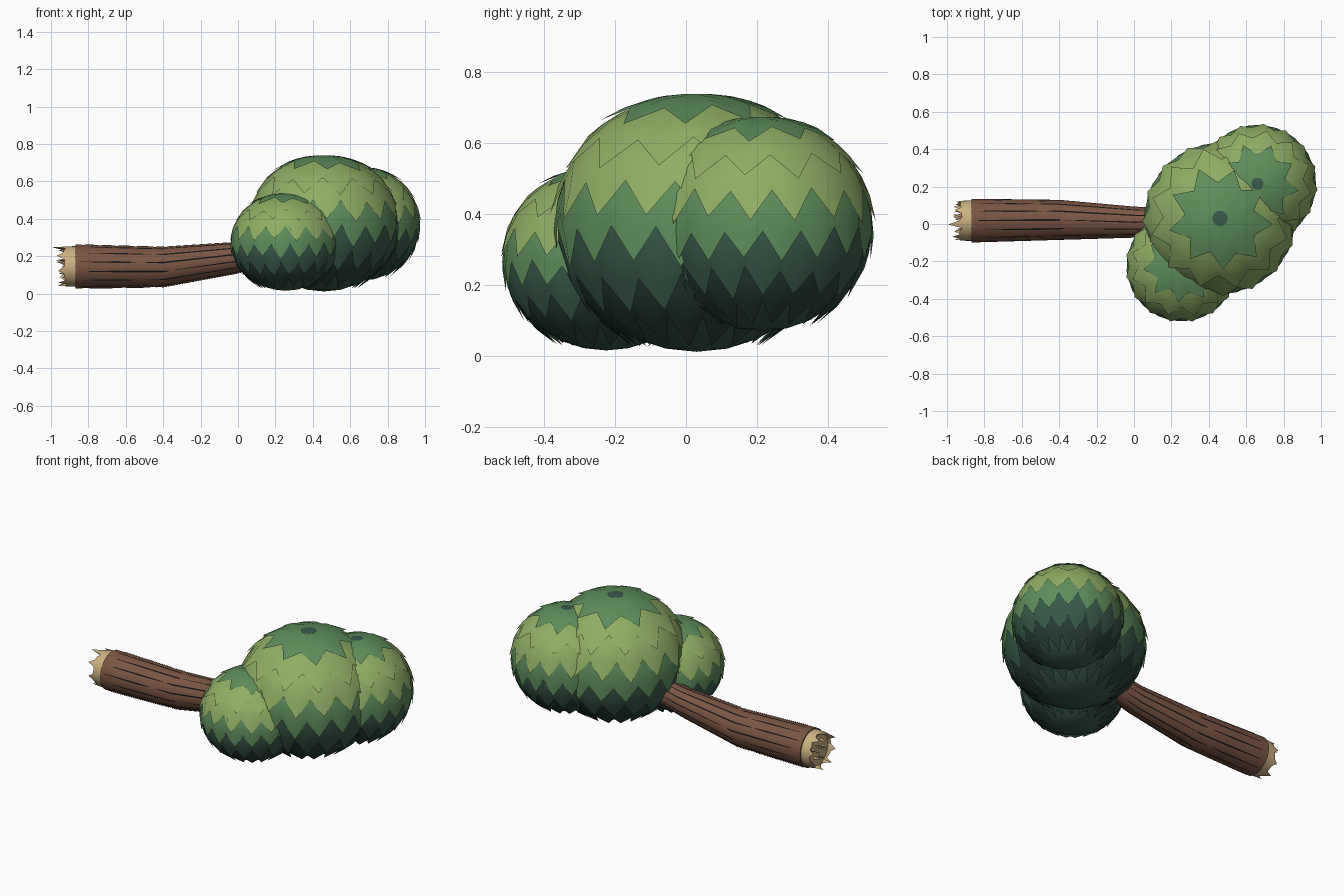
import bpy, bmesh, math, random
from mathutils import Vector

if "Cube" in bpy.data.objects:
    bpy.data.objects.remove(bpy.data.objects["Cube"])

random.seed(4)


def material(name, rgb):
    m = bpy.data.materials.new(name)
    m.diffuse_color = (*rgb, 1)
    m.use_nodes = True
    m.node_tree.nodes["Principled BSDF"].inputs["Base Color"].default_value = m.diffuse_color
    return m


LIGHT = material("leaf_light", (0.27, 0.42, 0.13))
MID = material("leaf_mid", (0.11, 0.27, 0.105))
DARK = material("leaf_dark", (0.04, 0.105, 0.07))
DEEP = material("leaf_deep", (0.022, 0.055, 0.04))
BARK = material("bark", (0.2, 0.09, 0.055))
GROOVE = material("bark_groove", (0.03, 0.022, 0.02))
WOOD = material("fresh_wood", (0.6, 0.44, 0.22))


def finish(bm, name, mats, angle=40, recalc=True):
    if recalc:
        bmesh.ops.recalc_face_normals(bm, faces=bm.faces)
    me = bpy.data.meshes.new(name)
    bm.to_mesh(me)
    bm.free()
    ob = bpy.data.objects.new(name, me)
    for m in mats:
        me.materials.append(m)
    bpy.context.collection.objects.link(ob)
    bpy.ops.object.select_all(action='DESELECT')
    ob.select_set(True)
    bpy.context.view_layer.objects.active = ob
    bpy.ops.object.shade_smooth_by_angle(angle=math.radians(angle))
    return ob


def skin(bm, rows, mat=0, closed=True):
    """Bridge equal-length rows of points with quads."""
    vs = [[bm.verts.new(p) for p in row] for row in rows]
    n = len(vs[0])
    for a, b in zip(vs, vs[1:]):
        for i in range(n if closed else n - 1):
            j = (i + 1) % n
            bm.faces.new((a[i], b[i], b[j], a[j])).material_index = mat
    return vs


# Leaf layers: start, valley and tip angle from the top, leaf count, material slot
LAYERS = [
    (6, 29, 42, 9, 1),
    (24, 50, 65, 12, 0),
    (44, 72, 88, 16, 0),
    (66, 93, 108, 18, 1),
    (86, 114, 130, 18, 2),
    (108, 136, 153, 18, 3),
]


def foliage(name, centre, r, rz):
    c = Vector(centre)
    turn = random.uniform(0, 1)

    def pt(polar, az, s):
        p = math.radians(polar)
        q = c + Vector((r * s * math.sin(p) * math.cos(az),
                        r * s * math.sin(p) * math.sin(az),
                        rz * s * math.cos(p)))
        q.z = max(q.z, 0.0)
        return q

    bm = bmesh.new()
    for k, (start, valley, tip, n, mat) in enumerate(LAYERS):
        rows = []
        jit = [random.uniform(-2, 2) for _ in range(2 * n)]
        for f in (0, 0.35, 0.7, 1):
            row = []
            for i in range(2 * n):
                az = turn + math.pi * (i + k % 2) / n
                end = (tip if i % 2 else valley) + jit[i]
                # tips lift off the layer beneath
                lift = 0.975 + 0.025 * f + (0.025 * f * f if i % 2 else 0)
                row.append(pt(start + (end - start) * f, az, lift))
            rows.append(row)
        skin(bm, rows, mat)
    finish(bm, name + "_leaves", [LIGHT, MID, DARK, DEEP], 45, recalc=False)

    # closed dark core that shows at the crown and underneath
    bm = bmesh.new()
    bmesh.ops.create_uvsphere(bm, u_segments=24, v_segments=14, radius=1)
    for v in bm.verts:
        v.co = c + Vector((v.co.x * r, v.co.y * r, v.co.z * rz)) * 0.97
    finish(bm, name + "_core", [DARK], 60)


foliage("main_crown", (0.46, 0.03, 0.375), 0.405, 0.375)
foliage("small_crown", (0.255, -0.225, 0.275), 0.295, 0.268)
foliage("rear_crown", (0.66, 0.215, 0.372), 0.315, 0.312)

# Trunk path: x, y, z, radius
PATH = [(-0.87, 0.018, 0.145, 0.117), (-0.63, 0.02, 0.143, 0.112),
        (-0.4, 0.022, 0.142, 0.107), (0.0, 0.01, 0.192, 0.083),
        (0.3, 0.01, 0.26, 0.07)]
SIDES = 16


def on_trunk(x, ang, out=0.0):
    for a, b in zip(PATH, PATH[1:]):
        if x <= b[0] + 1e-6:
            break
    t = (x - a[0]) / (b[0] - a[0])
    y, z, r = (a[i] + (b[i] - a[i]) * t for i in (1, 2, 3))
    return Vector((x, y + (r + out) * math.cos(ang), z + (r + out) * math.sin(ang)))


def ring(x, scale=1.0, n=SIDES):
    _, y, z, r = PATH[0]
    return [Vector((x, y + r * scale * math.cos(2 * math.pi * i / n),
                    z + r * scale * math.sin(2 * math.pi * i / n))) for i in range(n)]


bm = bmesh.new()
rows = [[on_trunk(p[0], 2 * math.pi * i / SIDES) for i in range(SIDES)] for p in PATH]
vs = skin(bm, rows)
bm.faces.new(vs[0])
bm.faces.new(vs[-1])
finish(bm, "trunk", [BARK], 40)

# Dark grooves running along the bark, broken into uneven pieces
bm = bmesh.new()
for g in range(14):
    ang = 2 * math.pi * (g + 0.5) / 14
    cut = random.uniform(-0.55, -0.3)
    for x0, x1 in ((-0.85 + random.uniform(0, 0.05), cut),
                   (cut + random.uniform(0.01, 0.05), 0.1)):
        xs = sorted({x0, x1} | {p[0] for p in PATH if x0 < p[0] < x1})
        rows = []
        for x in xs:
            w = 0.015 if x in (x0, x1) else 0.045
            rows.append([on_trunk(x, ang - w, 0.0005), on_trunk(x, ang, 0.002),
                         on_trunk(x, ang + w, 0.0005)])
        skin(bm, rows, 0, closed=False)
finish(bm, "bark_grooves", [GROOVE], 30)

# Splintered end: jagged rim around a recessed face
bm = bmesh.new()
N = 32
rim = ring(-0.925, 0.89, N)
for i, p in enumerate(rim):
    p.x = random.uniform(-0.975, -0.95) if i % 4 == 1 else random.uniform(-0.935, -0.915)
rim[9].x = -0.995
vs = skin(bm, [ring(-0.86, 0.93, N), ring(-0.9, 0.92, N), rim,
               ring(-0.915, 0.78, N), ring(-0.922, 0.4, N)])
bm.faces.new(vs[-1])
finish(bm, "broken_end", [WOOD], 30)

# Loose splinters on the broken face
bm = bmesh.new()
for i in range(9):
    a = i * 2.4
    d = 0.025 + 0.006 * i
    base = Vector((-0.91, PATH[0][1] + d * math.cos(a), PATH[0][2] + d * math.sin(a)))
    foot = [bm.verts.new(base + Vector((0, 0.012 * math.cos(a + k * 2.094),
                                        0.012 * math.sin(a + k * 2.094)))) for k in range(3)]
    tip = bm.verts.new(base + Vector((-random.uniform(0.03, 0.065), 0.005, 0)))
    bm.faces.new(foot)
    for k in range(3):
        bm.faces.new((foot[k], foot[(k + 1) % 3], tip))
finish(bm, "splinters", [WOOD], 20)
